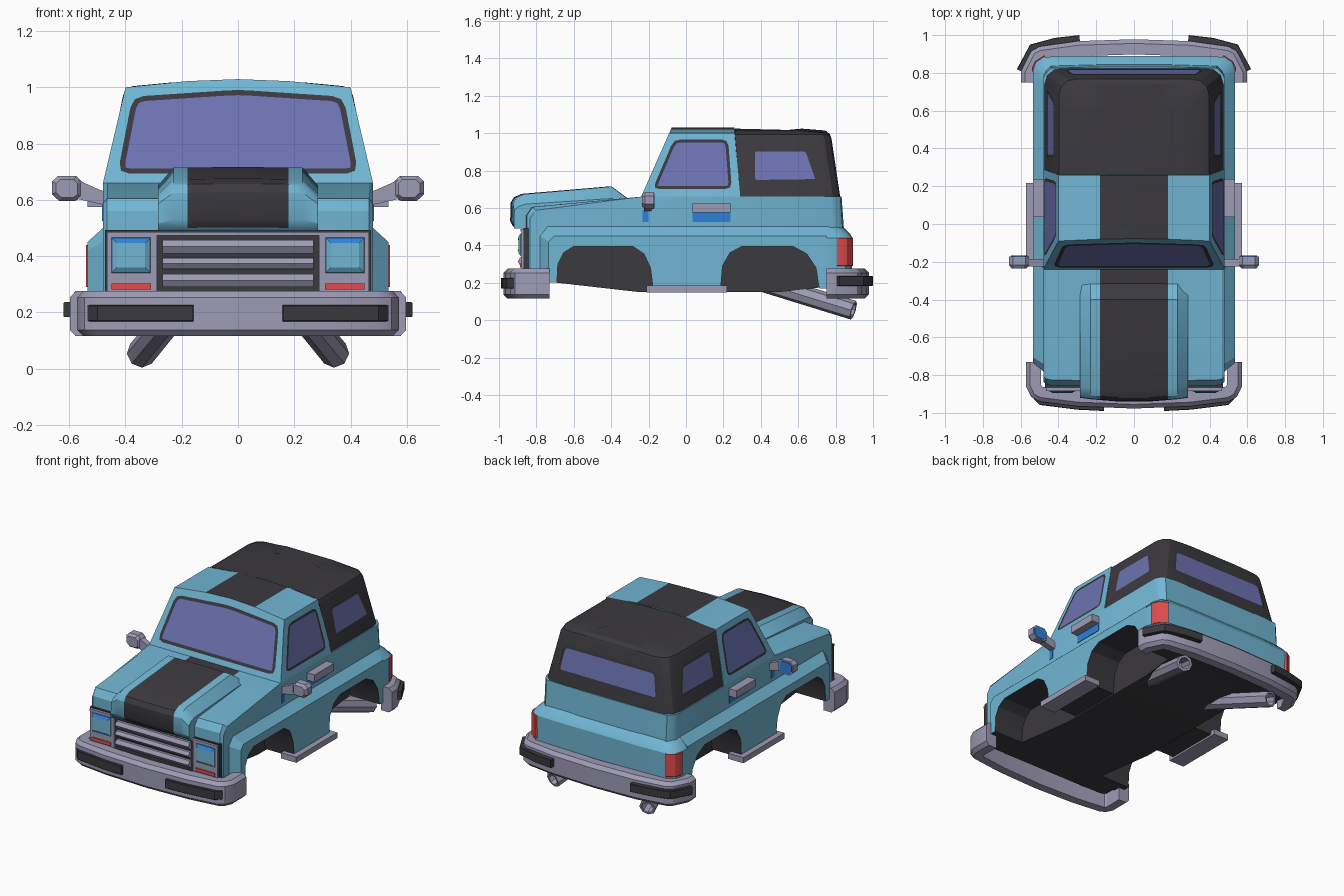
import bpy, bmesh, math
from mathutils import Vector

if "Cube" in bpy.data.objects:
    bpy.data.objects.remove(bpy.data.objects["Cube"])

COLOURS = [("body_blue", (0.165, 0.47, 0.66)), ("black_trim", (0.044, 0.041, 0.048)),
           ("lavender_grey", (0.34, 0.33, 0.46)), ("window_glass", (0.15, 0.17, 0.44)),
           ("lamp_red", (0.75, 0.075, 0.075)), ("bright_blue", (0.025, 0.22, 0.68))]
BLUE, BLACK, GREY, GLASS, RED, BRIGHT = range(6)
MATS = []
for n, c in COLOURS:
    m = bpy.data.materials.new(n)
    m.diffuse_color = (*c, 1)
    m.use_nodes = True
    m.node_tree.nodes["Principled BSDF"].inputs["Base Color"].default_value = m.diffuse_color
    MATS.append(m)


def finish(name, bm):
    me = bpy.data.meshes.new(name)
    bm.to_mesh(me)
    bm.free()
    for m in MATS:
        me.materials.append(m)
    for p in me.polygons:
        p.use_smooth = True
    me.set_sharp_from_angle(angle=math.radians(28))
    ob = bpy.data.objects.new(name, me)
    bpy.context.collection.objects.link(ob)
    return ob


def loft(name, rings, rule, mirror=False):
    """Skin closed rings of 3D points; rule is a colour index or f(centre, normal)."""
    bm = bmesh.new()
    for s in ((1, -1) if mirror else (1,)):
        vs = [[bm.verts.new((p[0] * s, p[1], p[2])) for p in r] for r in rings]
        n = len(vs[0])
        for a, b in zip(vs, vs[1:]):
            for i in range(n):
                bm.faces.new((a[i], a[(i + 1) % n], b[(i + 1) % n], b[i]))
        bm.faces.new(vs[0])
        bm.faces.new(vs[-1])
    bmesh.ops.recalc_face_normals(bm, faces=bm.faces)
    for f in bm.faces:
        f.material_index = rule(f.calc_center_median(), f.normal) if callable(rule) else rule
    return finish(name, bm)


def box(name, x0, x1, y0, y1, z0, z1, rule, mirror=False):
    return loft(name, [[(x, y0, z0), (x, y1, z0), (x, y1, z1), (x, y0, z1)] for x in (x0, x1)], rule, mirror)


def rounded(pts, r):
    out = []
    for i, p in enumerate(pts):
        p, a, b = Vector(p), Vector(pts[i - 1]), Vector(pts[(i + 1) % len(pts)])
        s, e = p + (a - p).normalized() * r, p + (b - p).normalized() * r
        out += [s, (s + e) / 4 + p / 2, e]
    return out


def window(name, corners, place, out, rim, r=0.04, mirror=False):
    """Rimmed glass plate laid just above a sloping wall."""
    bm = bmesh.new()
    for s in ((1, -1) if mirror else (1,)):
        d = Vector((out[0] * s, out[1], out[2]))
        pts = [Vector(place(*q)) for q in rounded(corners, r)]
        f = bm.faces.new([bm.verts.new(Vector((p.x * s, p.y, p.z)) + d * 0.004) for p in pts])
        f.normal_update()
        if f.normal.dot(d) < 0:
            f.normal_flip()
        f.material_index = BLACK
        bmesh.ops.inset_individual(bm, faces=[f], thickness=rim)
        f.material_index = GLASS
    return finish(name, bm)


def strip(name, path, depth, z0, z1, cham, mat, mirror=False):
    """Band following a plan path, with chamfered outer edges."""
    P = [Vector(p) for p in path]
    rings = []
    for i, p in enumerate(P):
        t = (P[min(i + 1, len(P) - 1)] - P[max(i - 1, 0)]).normalized()
        n = Vector((-t.y, t.x))
        if n.dot(-p) < 0:
            n = -n
        m, q = p + n * cham, p + n * depth
        rings.append([(*p, z0 + cham), (*p, z1 - cham), (*m, z1), (*q, z1), (*q, z0), (*m, z0)])
    return loft(name, rings, mat, mirror)


# Side fenders with wheel arches
arch_r = [(.71, .18), (.695, .28), (.645, .355), (.57, .395), (.30, .395), (.235, .36), (.195, .29), (.185, .16)]
arch_f = [(-.175, .16), (-.19, .28), (-.225, .355), (-.285, .395), (-.60, .395), (-.655, .36), (-.685, .30), (-.69, .2)]
inner = [(-.78, .2), (-.78, .45), (-.74, .5), (.75, .5), (.75, .18)] + arch_r + arch_f
outer = [(-.735, .2), (-.735, .42), (-.705, .45), (.75, .45), (.75, .18)] + arch_r + arch_f
loft("side_fenders", [[(x, *p) for p in prof] for x, prof in ((.30, inner), (.48, inner), (.535, outer))],
     lambda c, n: BLACK if n.z < -.6 or abs(n.x) < .4 and c.z < .41 and -.7 < c.y < .73 else BLUE, True)

# Rear lower panel with rounded corners
def plan(w, y, z):
    h = [(w, .715), (w, y - .08), (w - .015, y - .035), (w - .055, y - .006), (w - .2, y)]
    return [(a, b, z) for a, b in h] + [(-a, b, z) for a, b in reversed(h)]
loft("rear_panel", [plan(.535, .885, .17), plan(.535, .89, .44), plan(.515, .875, .465), plan(.48, .84, .5)],
     lambda c, n: BLACK if n.z < -.6 or n.y < -.6 else BLUE)

# Nose, hood sides and belt line
cols = [(.48, -.835, .77, .018), (.465, -.85, .80, 0), (.44, -.855, .825, 0), (.18, -.86, .832, 0)]
cols = [(-a, b, c, d) for a, b, c, d in cols] + cols[::-1]
loft("upper_body", [[(x, f, .2), (x, f, .56 - d), (x, f + .03, .605 - d), (x, -.24, .66), (x, r, .66),
                     (x, r + .015, .45), (x, -.70, .45), (x, -.70, .2)] for x, f, r, d in cols],
     lambda c, n: BLACK if n.z < -.6 or (n.z > .6 and abs(c.x) < .18 and c.y < -.2) else BLUE)

# Raised hood with centre stripe
st = [(-.925, .50, .495), (-.94, .53, .515), (-.938, .625, .585), (-.92, .655, .605), (-.88, .673, .62),
      (-.40, .714, .65), (-.31, .648, .64)]
rings = []
for y, zt, zs in st:
    k = .02 if y < -.85 else 0
    h = [(.285, y + k, .49), (.285, y + k, zs), (.23, y + k * .6, zt), (.18, y + k * .4, zt), (.08, y, zt + .002)]
    rings.append(h + [(-a, b, c) for a, b, c in reversed(h)])
bonnet = loft("raised_hood", rings, lambda c, n: BLACK if abs(c.x) < .19 and n.z > -.5 and c.y < -.3 else BLUE)

# Cabin
cab = [(.48, .40, 1.0), (.18, .18, 1.022), (0, 0, 1.029)]
cab = [(-a, -b, c) for a, b, c in cab] + cab[1::-1]
ws = lambda z: -.24 + .15 * (z - .66) / .34
loft("cabin", [[(b, -.24, .66), (t, ws(z), z), (t, .26, z), (b, .29, .66)] for b, t, z in cab],
     lambda c, n: BLACK if n.z > .8 and abs(c.x) < .18 else BLUE)

# Rear canopy
def cap(w, y, z, y0, crown=0):
    h = [(w, y0, z), (w, y - .085, z), (w - .014, y - .038, z), (w - .05, y - .008, z), (w - .11, y, z)]
    h = [(w * .45, y0, z + crown)] + h + [(w * .45, y, z + crown)]
    return h + [(-a, b, c) for a, b, c in reversed(h)]
loft("rear_canopy", [cap(.474, .825, .655, .288), cap(.409, .778, .97, .264), cap(.398, .768, .992, .262, .004),
                     cap(.375, .745, 1.004, .262, .01), cap(.25, .62, 1.016, .262, .008)], BLACK)

# Windows
window("windshield", [(-.428, .692), (.428, .692), (.375, .965), (0, .99), (-.375, .965)],
       lambda x, z: (x, ws(z), z), (0, -.91, .4), .02)
window("door_windows", [(-.178, .70), (.245, .70), (.225, .965), (-.065, .965)],
       lambda y, z: (.48 - (z - .66) * .235, y, z), (.97, 0, .23), .016, .035, True)
window("rear_side_windows", [(.355, .735), (.71, .74), (.65, .915), (.355, .915)],
       lambda y, z: (.474 - (z - .655) * .2065, y, z), (.97, 0, .2), .014, .025, True)
window("rear_window", [(-.365, .735), (.365, .735), (.335, .905), (-.335, .905)],
       lambda x, z: (x, .825 - (z - .655) * .149, z), (0, .99, .15), .014, .03)

# Underbody
und = [(-.86, .2), (-.69, .2), (-.25, .15), (.5, .15), (.72, .175), (.87, .175), (.87, .42), (-.84, .42)]
loft("underbody", [[(x, *p) for p in und] for x in (-.32, .32)], BLACK)
box("side_sills", .46, .572, -.21, .218, .148, .185, GREY, True)

# Bumpers and their rubber guards
def whole(half):
    return [(-x, y) for x, y in reversed(half[1:])] + half
strip("front_bumper", whole([(0, -.977), (.3, -.965), (.50, -.94), (.545, -.915), (.572, -.86), (.572, -.73)]),
      .08, .115, .275, .022, GREY)
strip("rear_bumper", whole([(0, .978), (.3, .968), (.50, .94), (.545, .915), (.598, .81), (.598, .75)]),
      .08, .115, .275, .022, GREY)
strip("front_guards", [(.16, -.99), (.30, -.983), (.50, -.958), (.545, -.91)], .03, .168, .226, .003, BLACK, True)
strip("rear_guards", [(.29, 1.0), (.42, .985), (.55, .95), (.62, .82)], .035, .183, .236, .003, BLACK, True)

# Grille and lamps
box("grille_back", -.472, .472, -.868, -.83, .25, .492, BLACK)
box("grille_top_rail", -.465, .465, -.885, -.86, .474, .486, GREY)
for i, (a, b) in enumerate([(.41, .458), (.354, .394), (.29, .337)]):
    loft("grille_bar_%d" % (i + 1), [[(x, -.86, a), (x, -.885, a), (x, -.9, (a + b) / 2), (x, -.885, b), (x, -.86, b)]
                                     for x in (-.268, .268)], GREY)
box("lamp_frames", .288, .465, -.88, -.86, .265, .478, GREY, True)
loft("headlights", [[(.38 + sx * w, y, .403 + sz * h) for sx, sz in ((-1, -1), (1, -1), (1, 1), (-1, 1))]
                    for w, h, y in ((.07, .063, -.878), (.068, .061, -.884), (.05, .043, -.896))],
     lambda c, n: BRIGHT if n.z > .3 else BLUE, True)
box("front_indicators", .31, .45, -.887, -.87, .281, .303, RED, True)
strip("tail_lights", [(.541, .808), (.539, .83), (.523, .862), (.475, .894)], .02, .29, .44, .002, RED, True)

# Door handles, mirrors and their blue plates
box("door_handles", .47, .535, .036, .238, .575, .624, GREY, True)
box("handle_plates", .478, .484, .036, .238, .525, .575, BRIGHT, True)
box("mirror_plates", .478, .484, -.233, -.2, .525, .585, BRIGHT, True)
loft("mirror_arms", [[(x, y, z) for y, z in ((-.225, a), (-.185, a), (-.185, b), (-.225, b))]
                     for x, a, b in ((.46, .58, .625), (.49, .585, .635), (.58, .605, .675))], GREY, True)
head = [(.555, .61), (.58, .595), (.635, .595), (.662, .62), (.662, .665), (.64, .685), (.575, .685), (.555, .665)]
shrink = lambda k: [(.608 + (x - .608) * k, .64 + (z - .64) * k) for x, z in head]
loft("mirror_heads", [[(x, y, z) for x, z in shrink(k)] for y, k in ((-.236, .72), (-.218, 1), (-.172, 1))], GREY, True)
loft("mirror_glass", [[(x, y, z) for x, z in shrink(.82)] for y in (-.174, -.168)], BRIGHT, True)

# Exhaust pipes
end, start = Vector((.345, .895, .053)), Vector((.215, .38, .21))
d = (end - start).normalized()
q = d.to_track_quat('Z', 'Y')
pipe = [(start, .05), (end, .052), (end, .037), (end - d * .12, .037)]
loft("exhaust_pipes", [[c + q @ Vector((r * math.cos(i * math.pi / 4), r * math.sin(i * math.pi / 4), 0))
                        for i in range(8)] for c, r in pipe], GREY, True)
